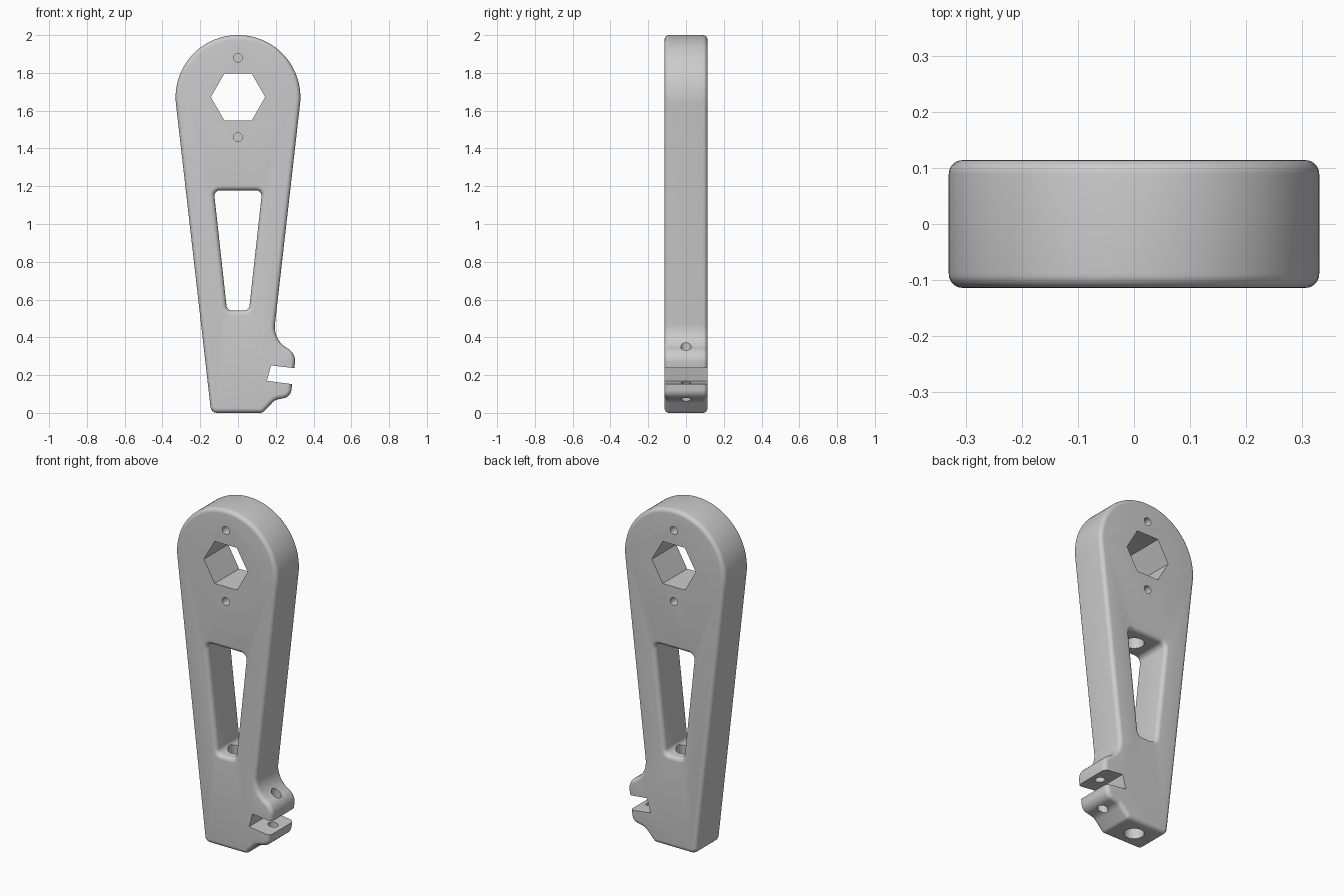
import bpy, bmesh, math
from mathutils import Vector, Matrix

cube = bpy.data.objects.get("Cube")
if cube:
    bpy.data.objects.remove(cube, do_unlink=True)

HALF = 0.114      # half thickness
ROUND = 0.025     # edge rounding

grey = bpy.data.materials.new("plain_grey")
grey.use_nodes = True
colour = (0.6, 0.6, 0.6, 1)
grey.diffuse_color = colour
grey.node_tree.nodes["Principled BSDF"].inputs["Base Color"].default_value = colour


def rounded(corners, steps=10):
    """Counter-clockwise (x, z, radius) corners to (point, outward normal) pairs."""
    out = []
    for i, (x, z, r) in enumerate(corners):
        p = Vector((x, z))
        if r == 0:
            out.append((p, Vector((0, 0))))
            continue
        u = (Vector(corners[i - 1][:2]) - p).normalized()
        v = (Vector(corners[(i + 1) % len(corners)][:2]) - p).normalized()
        half = math.acos(u.dot(v)) / 2
        centre = p + (u + v).normalized() * r / math.sin(half)
        first = p + u * r / math.tan(half) - centre
        begin = math.atan2(first.y, first.x)
        sign = 1 if u.x * v.y - u.y * v.x < 0 else -1
        sweep = sign * (math.pi - 2 * half)
        n = steps * 3 if r > 0.2 else steps
        for k in range(n + 1):
            a = begin + sweep * k / n
            d = Vector((math.cos(a), math.sin(a)))
            out.append((centre + d * r, d * sign))
    return out


def make_object(name, bm):
    bmesh.ops.recalc_face_normals(bm, faces=bm.faces)
    mesh = bpy.data.meshes.new(name)
    bm.to_mesh(mesh)
    bm.free()
    mesh.materials.append(grey)
    ob = bpy.data.objects.new(name, mesh)
    bpy.context.collection.objects.link(ob)
    return ob


def loft(name, outline, sections):
    """Stack the outline along y, offset outward by the given amount per section."""
    bm = bmesh.new()
    rings = [[bm.verts.new((p.x + n.x * off, y, p.y + n.y * off)) for p, n in outline]
             for y, off in sections]
    for a, b in zip(rings, rings[1:]):
        for i in range(len(a)):
            bm.faces.new((a[i - 1], a[i], b[i], b[i - 1]))
    bm.faces.new(rings[0])
    bm.faces.new(rings[-1])
    return make_object(name, bm)


def cylinder(name, start, end, radius):
    a, b = Vector(start), Vector(end)
    turn = (b - a).to_track_quat('Z', 'Y').to_matrix().to_4x4()
    bm = bmesh.new()
    bmesh.ops.create_cone(bm, cap_ends=True, segments=32, radius1=radius, radius2=radius,
                          depth=(b - a).length, matrix=Matrix.Translation((a + b) / 2) @ turn)
    return make_object(name, bm)


def mirrored(sections):
    return [(-y, o) for y, o in sections] + [(y, o) for y, o in reversed(sections)]


arc = [math.radians(a) for a in range(90, -1, -15)]

# Tapered arm with round head and clamp ear
body_outline = rounded([
    (-0.142, 0, 0.035), (0.13, 0, 0.03), (0.195, 0.068, 0.06), (0.278, 0.085, 0.05),
    (0.308, 0.315, 0.075), (0.186, 0.385, 0.13), (0.37, 2, 0.329), (-0.37, 2, 0.329)])
arm = loft("lever_arm", body_outline, mirrored(
    [(HALF - ROUND * (1 - math.sin(a)), -ROUND * (1 - math.cos(a))) for a in arc]))

# Window with flared rim
window_outline = rounded([(-0.058, 0.541, 0.03), (0.058, 0.541, 0.03),
                          (0.128, 1.178, 0.03), (-0.128, 1.178, 0.03)])
flare = [(HALF + 0.02, ROUND)]
flare += [(HALF - ROUND * (1 - math.sin(a)), ROUND * (1 - math.cos(a))) for a in arc]
cutters = [loft("window_cutter", window_outline, mirrored(flare))]

# Hexagonal socket and clamp slot
through = [(-0.2, 0), (0.2, 0)]
hexagon = [(0.144 * math.cos(math.pi * k / 3), 1.672 + 0.144 * math.sin(math.pi * k / 3), 0)
           for k in range(6)]
cutters.append(loft("hex_cutter", rounded(hexagon), through))
slot = [(0.153, 0.17, 0), (0.4, 0.137, 0), (0.4, 0.226, 0), (0.175, 0.251, 0)]
cutters.append(loft("slot_cutter", rounded(slot), through))

# Blind pin holes on both faces
for side in (-1, 1):
    for z in (1.46, 1.88):
        cutters.append(cylinder("pin_hole_cutter", (0, side * 0.05, z), (0, side * 0.2, z), 0.023))

# Lengthwise bore through the foot and up into the head, and the clamp screw hole
cutters.append(cylinder("bore_cutter", (0, 0, -0.1), (0, 0, 0.7), 0.055))
cutters.append(cylinder("upper_bore_cutter", (0, 0, 1.0), (0, 0, 1.38), 0.055))
cutters.append(cylinder("screw_hole_cutter", (0.205, 0, -0.05), (0.262, 0, 0.45), 0.028))

bpy.ops.object.select_all(action='DESELECT')
bpy.context.view_layer.objects.active = arm
arm.select_set(True)
for cutter in cutters:
    cutter.hide_render = True
    cut = arm.modifiers.new(cutter.name, 'BOOLEAN')
    cut.operation = 'DIFFERENCE'
    cut.solver = 'EXACT'
    cut.object = cutter
    bpy.ops.object.modifier_apply(modifier=cut.name)
    bpy.data.objects.remove(cutter, do_unlink=True)
bpy.ops.object.shade_smooth_by_angle(angle=math.radians(30))
